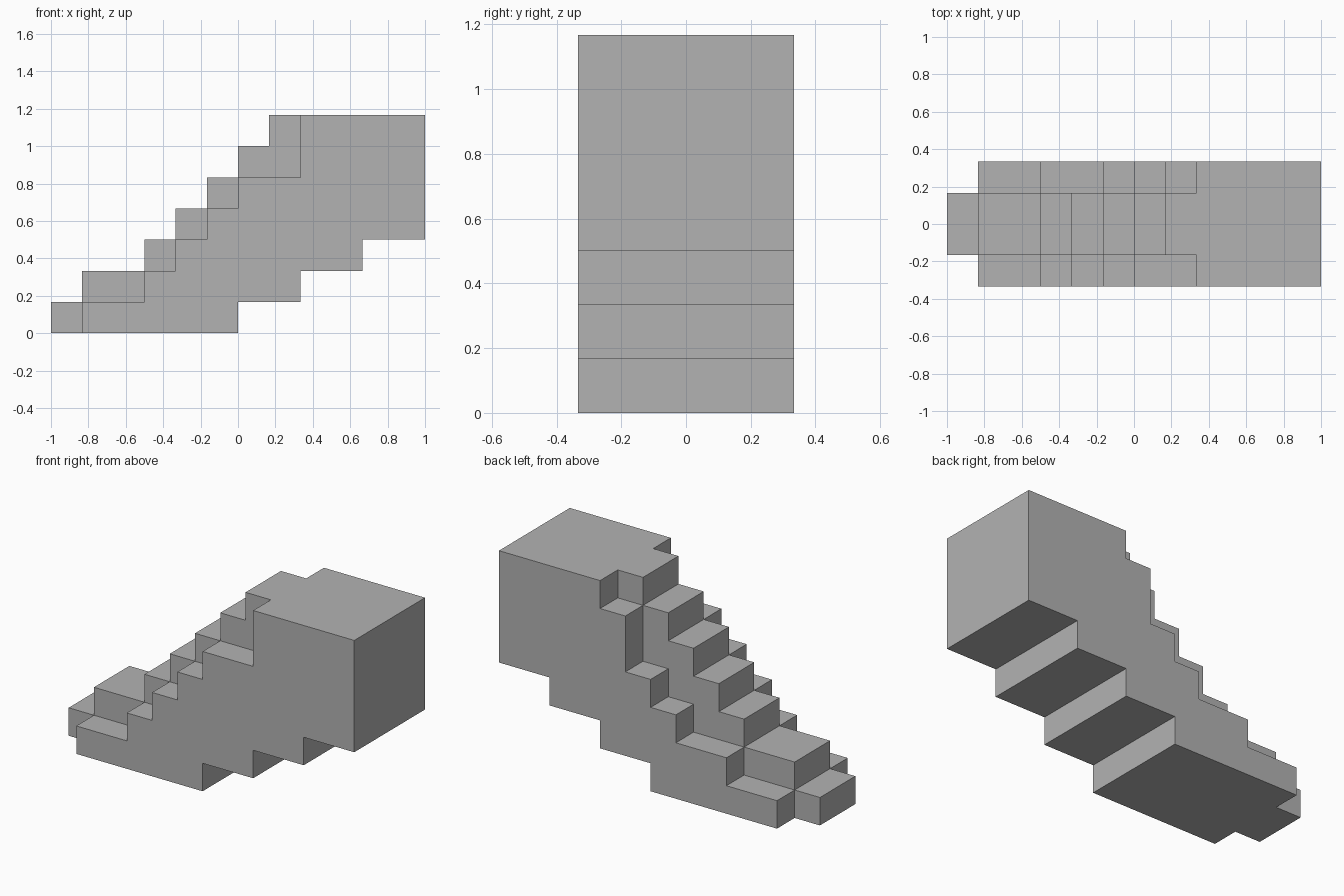
import bpy
import bmesh
import math
from mathutils import Vector

cube = bpy.data.objects.get("Cube")
if cube:
    bpy.data.objects.remove(cube, do_unlink=True)

UNIT = 1 / 6  # size of one block

grey = bpy.data.materials.new("stone grey")
grey.use_nodes = True
colour = (0.45, 0.45, 0.45, 1)
grey.diffuse_color = colour
grey.node_tree.nodes["Principled BSDF"].inputs["Base Color"].default_value = colour

# Heights in blocks for each column, from the foot of the stair to its head
landing = [7] * 4
front_row = [0, 1, 1, 2, 3, 4, 5, 5] + landing
middle_row = [1, 2, 2, 3, 4, 5, 6, 7] + landing
back_row = [0, 1, 1, 2, 2, 3, 4, 6] + landing
rows = [front_row, middle_row, middle_row, back_row]

# Stepped underside, the same across the whole width
underside = [0] * 6 + [1, 1, 2, 2, 3, 3]

solid = {(x, y, z)
         for y, row in enumerate(rows)
         for x, top in enumerate(row)
         for z in range(underside[x], top)}


def add_outer_faces(bm, cell):
    """Add the sides of a block that no other block covers."""
    centre = Vector(cell) + Vector((-5.5, -1.5, 0.5))
    for axis in range(3):
        for sign in (-1, 1):
            normal = Vector((0, 0, 0))
            normal[axis] = sign
            if tuple(int(c + n) for c, n in zip(cell, normal)) in solid:
                continue
            u = Vector((0, 0, 0))
            u[(axis + 1) % 3] = 1
            v = normal.cross(u)
            corners = [centre + (normal + a * u + b * v) / 2
                       for a, b in ((-1, -1), (1, -1), (1, 1), (-1, 1))]
            bm.faces.new([bm.verts.new(c * UNIT) for c in corners])


# Staircase shell, with flat areas merged into single faces
bm = bmesh.new()
for cell in sorted(solid):
    add_outer_faces(bm, cell)
bmesh.ops.remove_doubles(bm, verts=bm.verts, dist=0.001)
bmesh.ops.dissolve_limit(bm, angle_limit=math.radians(1), verts=bm.verts, edges=bm.edges)

mesh = bpy.data.meshes.new("staircase")
bm.to_mesh(mesh)
bm.free()
mesh.materials.append(grey)
bpy.context.collection.objects.link(bpy.data.objects.new("staircase", mesh))
